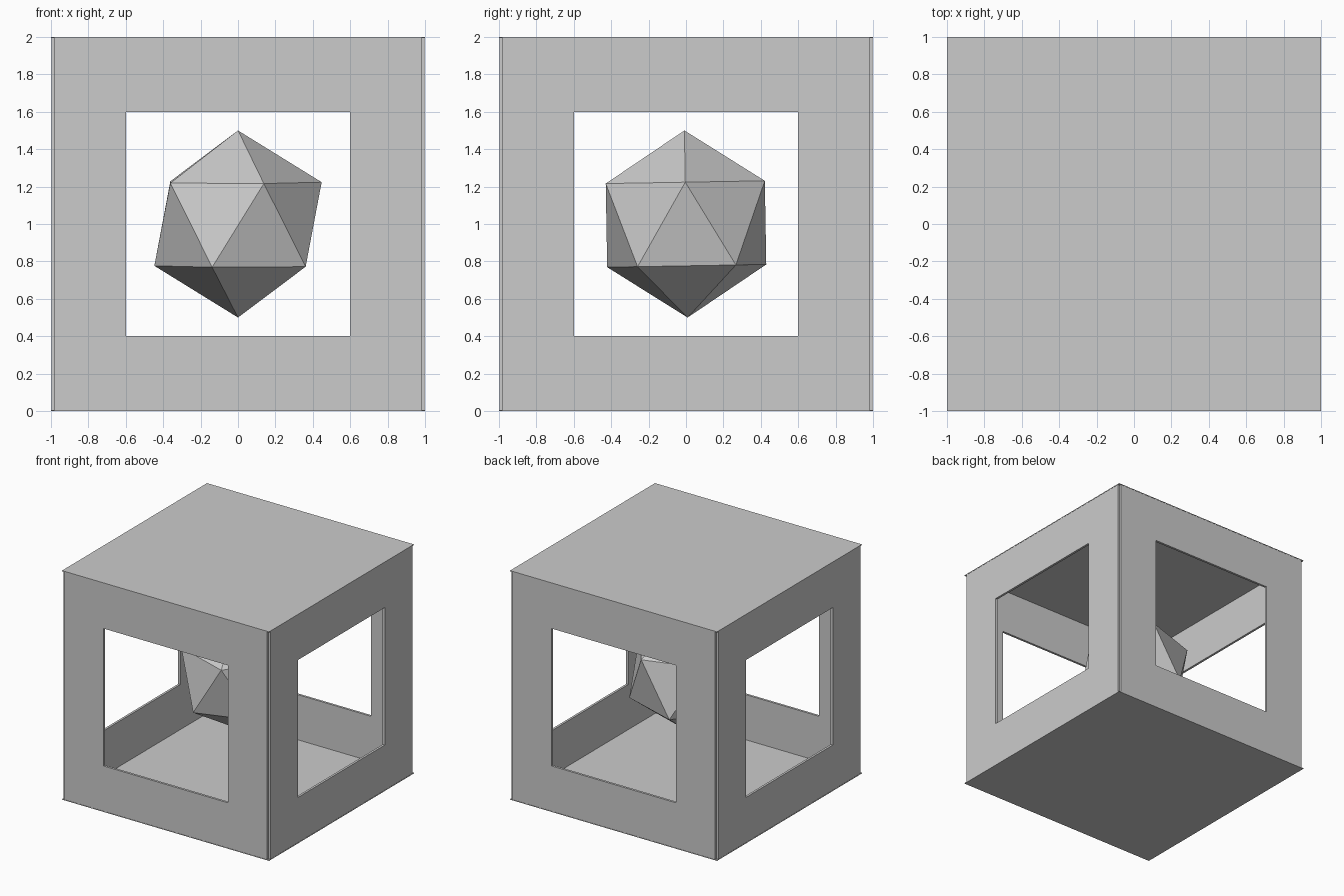
import bpy, bmesh
from math import radians, pi
from mathutils import Matrix

if "Cube" in bpy.data.objects:
    bpy.data.objects.remove(bpy.data.objects["Cube"])

T = 0.02          # wall thickness
CAP = 0.006       # cap sheet thickness


def finish(name, bm):
    bmesh.ops.recalc_face_normals(bm, faces=bm.faces)
    mesh = bpy.data.meshes.new(name)
    bm.to_mesh(mesh)
    bm.free()
    obj = bpy.data.objects.new(name, mesh)
    bpy.context.collection.objects.link(obj)
    return obj


def cap(name, z):
    bm = bmesh.new()
    bmesh.ops.create_cube(bm, size=1, matrix=Matrix.Translation((0, 0, z)) @ Matrix.Diagonal((2, 2, CAP, 1)))
    return finish(name, bm)


def window_wall(name, angle):
    # square frame in the xz plane, pushed inward to its thickness
    bm = bmesh.new()
    w, h = 1 - T, 1 - CAP
    signs = [(-1, -1), (1, -1), (1, 1), (-1, 1)]
    y = -0.998
    outer = [bm.verts.new((sx * w, y, 1 + sz * h)) for sx, sz in signs]
    inner = [bm.verts.new((sx * 0.6, y, 1 + sz * 0.6)) for sx, sz in signs]
    for i in range(4):
        j = (i + 1) % 4
        bm.faces.new((outer[i], outer[j], inner[j], inner[i]))
    front = list(bm.faces)
    ext = bmesh.ops.extrude_face_region(bm, geom=front, use_keep_orig=True)
    moved = [g for g in ext["geom"] if isinstance(g, bmesh.types.BMVert)]
    bmesh.ops.translate(bm, verts=moved, vec=(0, T, 0))
    bmesh.ops.rotate(bm, verts=bm.verts, cent=(0, 0, 0), matrix=Matrix.Rotation(angle, 3, 'Z'))
    return finish(name, bm)


# Enclosure: two caps and four walls with square windows
cap("floor", CAP / 2)
cap("roof", 2 - CAP / 2)
for i, side in enumerate(("front", "right", "back", "left")):
    window_wall(side + "_wall", i * pi / 2)

# Floating faceted gem, tipped very slightly
bm = bmesh.new()
bmesh.ops.create_icosphere(bm, subdivisions=1, radius=0.5,
                           matrix=Matrix.Translation((0, 0, 1)) @ Matrix.Rotation(radians(1), 4, 'X'))
finish("floating_gem", bm)
